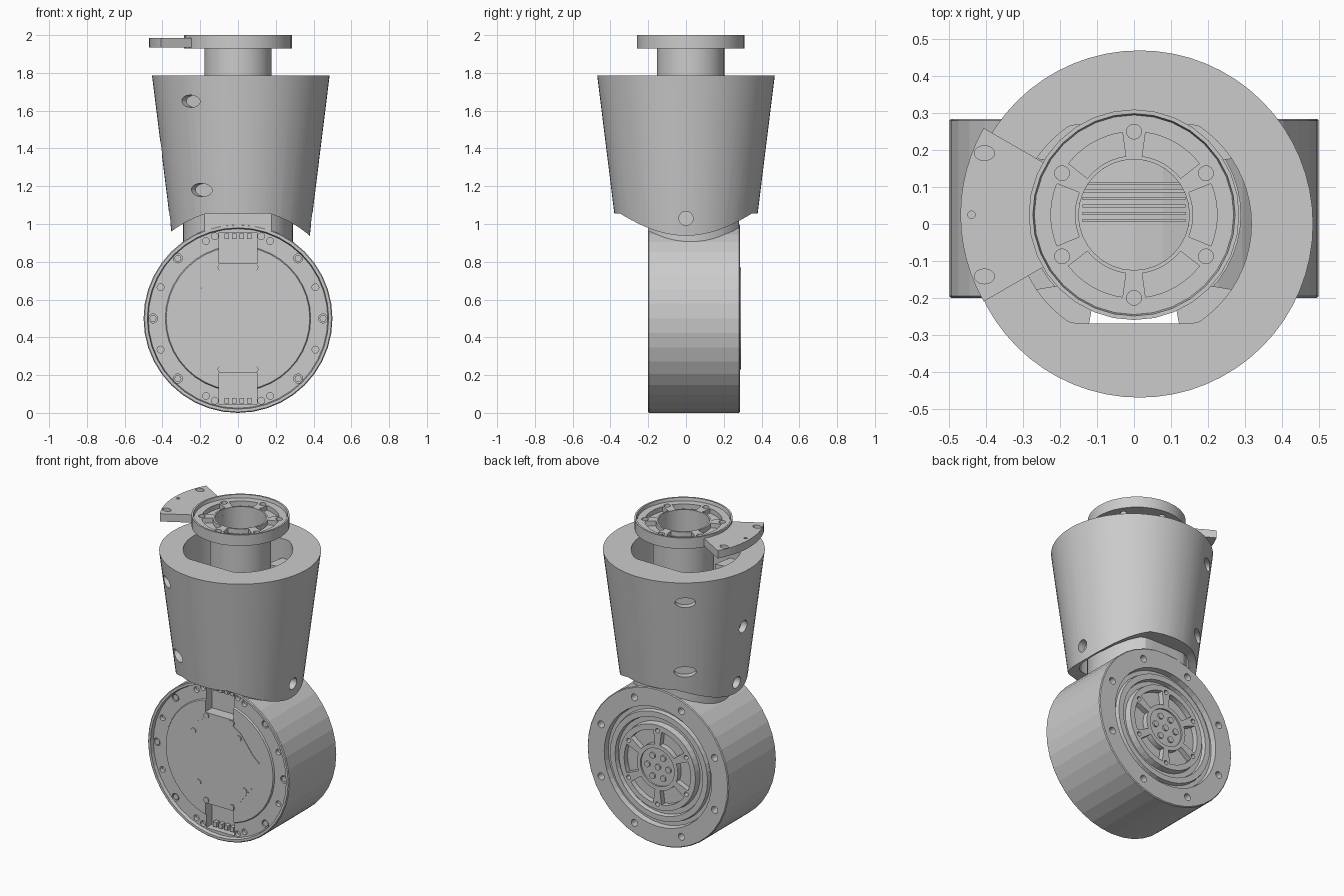
import bpy, bmesh
from math import sin, cos, pi, radians
from mathutils import Matrix, Vector

cube = bpy.data.objects.get("Cube")
if cube:
    bpy.data.objects.remove(cube, do_unlink=True)

grey = bpy.data.materials.new("machined grey")
grey.use_nodes = True
grey.diffuse_color = (0.6, 0.6, 0.6, 1)
grey.node_tree.nodes["Principled BSDF"].inputs["Base Color"].default_value = (0.6, 0.6, 0.6, 1)


def frame(u, v, w, origin):
    """Matrix whose columns are the profile's u, v and depth directions."""
    m = Matrix((u, v, w)).transposed().to_4x4()
    m.translation = Vector(origin)
    return m


X, Y, Z = (1, 0, 0), (0, 1, 0), (0, 0, 1)
UP = frame(X, Y, Z, (0, 0, 0))
HEAD = frame(X, Y, Z, (0, 0.025, 0))
DRUM = frame(X, Z, Y, (0, 0, 0.5))


def circle(r, cx=0, cy=0, n=16):
    return [(cx + r * cos(2 * pi * i / n), cy + r * sin(2 * pi * i / n)) for i in range(n)]


def ellipse(w, h, cx=0, cy=0):
    return [(cx + w * x, cy + h * y) for x, y in circle(0.5, n=24)]


def polar(r, deg):
    return r * cos(radians(deg)), r * sin(radians(deg))


def rect(x0, x1, y0, y1):
    return [(x0, y0), (x1, y0), (x1, y1), (x0, y1)]


def sector(r0, r1, a0, a1, n=8):
    steps = [a0 + (a1 - a0) * i / n for i in range(n + 1)]
    return [polar(r1, a) for a in steps] + [polar(r0, a) for a in reversed(steps)]


def clamp(pts, lo, hi):
    return [(x, max(lo, min(hi, y))) for x, y in pts]


def shade(ob):
    bpy.ops.object.select_all(action="DESELECT")
    ob.select_set(True)
    bpy.context.view_layer.objects.active = ob
    bpy.ops.object.shade_smooth_by_angle(angle=radians(25))


def finish(name, bm, smooth):
    bmesh.ops.recalc_face_normals(bm, faces=bm.faces)
    mesh = bpy.data.meshes.new(name)
    bm.to_mesh(mesh)
    bm.free()
    mesh.materials.append(grey)
    ob = bpy.data.objects.new(name, mesh)
    bpy.context.collection.objects.link(ob)
    if smooth:
        shade(ob)
    return ob


def prisms(name, shapes, m=UP, smooth=False):
    """One mesh of separate prisms, each an (outline, depth0, depth1)."""
    bm = bmesh.new()
    for pts, a, b in shapes:
        lo = [bm.verts.new(m @ Vector((x, y, a))) for x, y in pts]
        hi = [bm.verts.new(m @ Vector((x, y, b))) for x, y in pts]
        bm.faces.new(lo)
        bm.faces.new(hi)
        for i in range(len(pts)):
            j = (i + 1) % len(pts)
            bm.faces.new((lo[i], lo[j], hi[j], hi[i]))
    return finish(name, bm, smooth)


def lathe(name, profile, m, n, hollow=False, smooth=False):
    """Spin a (radius, height) profile: a closed loop if hollow, else capped."""
    bm = bmesh.new()
    rings = [[bm.verts.new(m @ Vector((*p, h))) for p in circle(r, n=n)] for r, h in profile]
    pairs = list(zip(rings, rings[1:]))
    if hollow:
        pairs.append((rings[-1], rings[0]))
    else:
        bm.faces.new(rings[0])
        bm.faces.new(rings[-1])
    for a, b in pairs:
        for i in range(n):
            j = (i + 1) % n
            bm.faces.new((a[i], a[j], b[j], b[i]))
    return finish(name, bm, smooth)


def cut(ob, shapes, m=UP):
    """Cut prisms out one at a time, undoing any cut that loses faces."""
    for shape in shapes:
        cutter = prisms("cutter", [shape], m)
        cutter.hide_render = True
        before = ob.data.copy()
        mod = ob.modifiers.new("cut", "BOOLEAN")
        mod.operation, mod.solver, mod.object = "DIFFERENCE", "EXACT", cutter
        with bpy.context.temp_override(object=ob, active_object=ob):
            bpy.ops.object.modifier_apply(modifier=mod.name)
        if len(ob.data.polygons) < len(before.polygons):
            ob.data = before
        else:
            bpy.data.meshes.remove(before)
        bpy.data.objects.remove(cutter, do_unlink=True)


# Drum housing with a rimmed front and a stepped back
drum = lathe("drum_housing", [
    (0.38, -0.188), (0.385, -0.178), (0.475, -0.178), (0.48, -0.2), (0.495, -0.2),
    (0.5, -0.195), (0.5, 0.28), (0.495, 0.285), (0.38, 0.285), (0.375, 0.25), (0.35, 0.25),
    (0.345, 0.275), (0.31, 0.275), (0.305, 0.25), (0.275, 0.25), (0.27, 0.29)], DRUM, 40)

# Front notches and screw holes
rim_bolts = [polar(0.45, a) for a in (0, 45, 135, 180, 225, 315)]
front = [(rect(-0.1, 0.1, *sorted((s * 0.29, s * 0.455))), -0.3, -0.12) for s in (1, -1)]
front += [(circle(0.024, *p), -0.3, -0.15) for p in rim_bolts]
front += [(circle(0.018, sx * x, sy * y), -0.3, -0.155) for sx in (1, -1) for sy in (1, -1)
          for x, y in ((0.41, 0.165), (0.17, 0.41), (0.123, 0.435))]
cut(drum, front, DRUM)

# Back flange holes, pockets and hub recess
back = [(circle(0.022, *polar(0.435, 22.5 + 45 * i)), 0.22, 0.4) for i in range(8)]
back += [(sector(0.145, 0.235, a - 23, a + 23), 0.255, 0.4) for a in range(0, 360, 60)]
back += [(circle(0.014, *polar(0.235, a)), 0.26, 0.4) for a in range(30, 390, 60)]
back += [(circle(0.12, n=32), 0.28, 0.4)]
cut(drum, back, DRUM)

# Front cover plate, bolts and connectors
outline = [(0.1, 0.29), (0.1, 0.25), (0.15, 0.22), (0.24, 0.1), (0.285, 0.06), (0.285, -0.06),
           (0.24, -0.1), (0.15, -0.22), (0.1, -0.25), (0.1, -0.29)]
plate = outline + [(max(-x, -0.24), y) for x, y in reversed(outline)]
prisms("front_cover", [(plate, -0.191, -0.183)], DRUM)
cover_bolts = [(sx * 0.09, sy * 0.27) for sx in (1, -1) for sy in (1, -1)]
cover_bolts += [(-0.18, 0.15), (0.14, 0.185), (-0.145, -0.17), (0.18, -0.14)]
prisms("cover_bolts", [(circle(0.018, *p), -0.197, -0.185) for p in cover_bolts], DRUM)
prisms("rim_bolts", [(circle(0.018, *p), -0.175, -0.14) for p in rim_bolts], DRUM)
prisms("connectors", [(rect(x - 0.012, x + 0.012, *sorted((s * 0.42, s * 0.45))), -0.15, -0.11)
                      for s in (1, -1) for x in (-0.06, -0.02, 0.02, 0.06)], DRUM)

# Hub bolts on the back
hub = [polar(0.075, a) for a in range(0, 360, 60)] + [(0, 0)]
prisms("hub_bolts", [(circle(0.019, *p), 0.275, 0.29) for p in hub], DRUM)

# Neck between the drum and the sleeve, flattened front and back
neck = prisms("neck", [(clamp(circle(0.29, n=48), -0.225, 0.255), 0.85, 1.07)], HEAD)
cut(neck, [(circle(0.15, n=32), 0.5, 1.2)], HEAD)
cut(neck, [(circle(0.495, n=64), -1, 1)], DRUM)
shade(neck)

# Tapered sleeve, hollowed and saddled over the drum
sleeve = lathe("tapered_sleeve", [(0.354, 0.85), (0.47, 1.785)],
               frame(X, Y, Z, (0.015, 0, 0)), 64)
bore = clamp(circle(0.318, n=64), -0.27, 0.27)
cut(sleeve, [(bore, 0.5, 2.1)])
cut(sleeve, [(clamp(circle(0.58, n=64), -1, 0.555), -1, 1)], DRUM)

# Oval and round holes around the sleeve: azimuth, height, width, tall
for az, z, w, h in ((234, 1.65, 0.12, 0.065), (238, 1.18, 0.13, 0.07), (126, 1.65, 0.12, 0.065),
                    (126, 1.18, 0.13, 0.07), (180, 1.4, 0.08, 0.08), (180, 1.03, 0.075, 0.075),
                    (0, 1.03, 0.075, 0.075)):
    d = Vector((*polar(1, az), 0))
    depth = 0.354 + (z - 0.85) * 0.124 - 0.045
    cut(sleeve, [(ellipse(w, h), depth, 0.7)], frame(Vector(Z).cross(d), Z, d, (0.015, 0, z)))
shade(sleeve)

# Ledges in the corners of the sleeve bore
corners = [[(sx * 0.1, sy * 0.15)] + [(x, y) for x, y in bore if x * sx > 0.1 and y * sy > 0.15]
           for sx in (1, -1) for sy in (1, -1)]
prisms("bore_ledges", [(c, 1.6, 1.66) for c in corners])

# Hollow shaft rising through the sleeve
lathe("hollow_shaft", [(0.15, 1.0), (0.178, 1.0), (0.178, 1.94), (0.15, 1.94)], HEAD, 48,
      hollow=True, smooth=True)
prisms("shaft_floor_ribs", [(rect(-0.14, 0.14, y / 100, y / 100 + 0.008), 0.98, 1.005)
                            for y in range(-2, 10, 2)], HEAD)

# Output flange with recessed face, pockets and through holes
flange = lathe("output_flange", [(0.15, 1.93), (0.285, 1.93), (0.285, 2.0), (0.274, 2.0),
                                 (0.27, 1.98), (0.15, 1.98)], HEAD, 32, hollow=True)
holes = [(sector(0.16, 0.225, a - 22, a + 22), 1.95, 2.1) for a in range(0, 360, 60)]
holes += [(circle(0.02, *polar(0.225, a)), 1.8, 2.1) for a in range(30, 390, 60)]
cut(flange, holes, HEAD)
shade(flange)

# Side arm plate
arm = prisms("side_arm", [(sector(0.278, 0.47, 150, 210, 12), 1.935, 1.985)], HEAD)
arm_holes = [(ellipse(0.055, 0.04, -0.405, s * 0.167), 1.965, 2.1) for s in (1, -1)]
cut(arm, arm_holes + [(circle(0.01, -0.44, 0), 1.965, 2.1)], HEAD)
